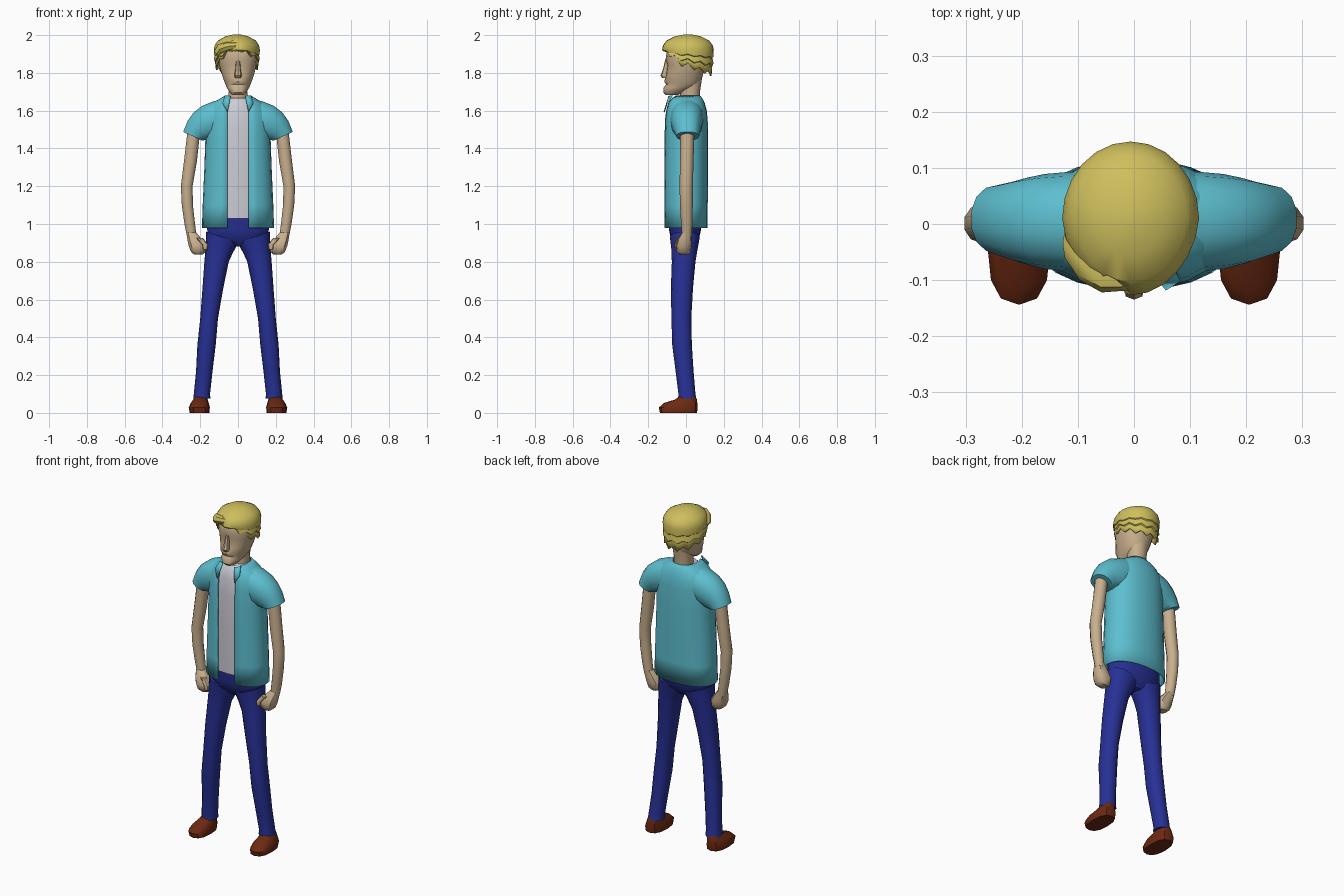
import bpy, bmesh
from math import sin, cos, pi, asin, radians

cube = bpy.data.objects.get("Cube")
if cube:
    bpy.data.objects.remove(cube)


def material(name, rgb):
    mat = bpy.data.materials.new(name)
    mat.use_nodes = True
    mat.diffuse_color = (*rgb, 1)
    mat.node_tree.nodes["Principled BSDF"].inputs["Base Color"].default_value = (*rgb, 1)
    return mat


skin = material("skin", (.58, .43, .27))
hair_blond = material("blond hair", (.62, .52, .11))
shirt_blue = material("turquoise cloth", (.11, .52, .63))
white = material("white cloth", (.6, .6, .66))
denim = material("blue denim", (.02, .03, .3))
leather = material("brown leather", (.15, .022, .006))


def finish(bm, name, mat, mirror=False, thickness=0):
    """Turn a bmesh into a named object with its modifiers."""
    bmesh.ops.recalc_face_normals(bm, faces=bm.faces)
    mesh = bpy.data.meshes.new(name)
    bm.to_mesh(mesh)
    bm.free()
    mesh.materials.append(mat)
    obj = bpy.data.objects.new(name, mesh)
    bpy.context.collection.objects.link(obj)
    if thickness:
        solid = obj.modifiers.new("Thickness", 'SOLIDIFY')
        solid.thickness = thickness
        solid.offset = 0
    if mirror:
        obj.modifiers.new("Mirror", 'MIRROR')
    bpy.context.view_layer.objects.active = obj
    obj.select_set(True)
    return obj


def power(value, e):
    return abs(value) ** e * (1 if value > 0 else -1)


def bridge(bm, loops, closed):
    for low, high in zip(loops, loops[1:]):
        n = len(low)
        for i in range(n if closed else n - 1):
            j = (i + 1) % n
            bm.faces.new((low[i], low[j], high[j], high[i]))


def loft(name, rings, mat, sides=14, e=.9, mirror=False, gap=0, thickness=0):
    """Skin rings (x0, z0, x1, z1, y0, y1); a gap leaves the front open."""
    bm = bmesh.new()
    loops = []
    for x0, z0, x1, z1, y0, y1 in rings:
        rx, ry, rz = (x0 - x1) / 2, (y1 - y0) / 2, (z0 - z1) / 2
        if gap:
            g = asin((gap / rx) ** (1 / e))
            angles = [-pi / 2 + g + (2 * pi - 2 * g) * i / sides for i in range(sides + 1)]
        else:
            angles = [-pi / 2 + 2 * pi * i / sides for i in range(sides)]
        loop = []
        for a in angles:
            c, s = power(cos(a), e), power(sin(a), e)
            loop.append(bm.verts.new(((x0 + x1) / 2 + rx * c, (y0 + y1) / 2 + ry * s,
                                      (z0 + z1) / 2 + rz * c)))
        loops.append(loop)
    bridge(bm, loops, not gap)
    if not gap:
        bm.faces.new(loops[0])
        bm.faces.new(loops[-1])
    return finish(bm, name, mat, mirror, thickness)


def centred(*rows):
    """Level rings (z, half width, front, back) about the middle plane."""
    return [(w, z, -w, z, f, b) for z, w, f, b in rows]


def level(*rows):
    """Level rings (z, outer, inner, front, back) on the left side."""
    return [(o, z, i, z, f, b) for z, o, i, f, b in rows]


# Shoes and trousers
loft("shoe", level((0, .256, .152, -.138, .058), (.028, .261, .149, -.144, .062),
                   (.052, .25, .155, -.118, .06), (.07, .238, .16, -.06, .058),
                   (.09, .228, .165, -.03, .05)), leather, 12, .8, True)
loft("trouser_leg", level((.075, .236, .146, -.042, .055), (.1, .234, .148, -.04, .05),
                          (.22, .222, .135, -.055, .04), (.36, .215, .118, -.073, .031),
                          (.5, .2, .106, -.077, .028), (.66, .188, .078, -.08, .037),
                          (.8, .178, .049, -.075, .05))
     + [(.17, .89, .026, .85, -.078, .062), (.168, .96, -.002, .9, -.085, .073)],
     denim, 12, .9, True)
loft("trouser_hips", centred((.882, .04, -.045, .04), (.92, .15, -.08, .068),
                             (.97, .166, -.09, .08), (1.045, .162, -.096, .085)), denim, 18)

# Undershirt and open shirt
loft("undershirt", centred((1.03, .15, -.105, .09), (1.3, .155, -.107, .1),
                           (1.5, .15, -.101, .1), (1.6, .13, -.094, .094),
                           (1.645, .085, -.08, .08), (1.668, .055, -.06, .072)), white, 18)
loft("open_shirt", centred((.98, .188, -.115, .112), (1.1, .184, -.115, .112),
                           (1.3, .175, -.116, .114), (1.45, .17, -.115, .114),
                           (1.55, .17, -.113, .112), (1.6, .16, -.107, .107),
                           (1.64, .13, -.098, .096), (1.66, .096, -.091, .086),
                           (1.677, .068, -.082, .074)),
     shirt_blue, 22, gap=.056, thickness=.006)
loft("sleeve", [(.06, 1.667, .06, 1.48, -.08, .09), (.13, 1.652, .1, 1.46, -.085, .093),
                (.19, 1.628, .13, 1.45, -.08, .089), (.236, 1.592, .15, 1.445, -.072, .082),
                (.268, 1.547, .167, 1.443, -.062, .075), (.291, 1.488, .189, 1.442, -.053, .07)],
     shirt_blue, 14, .9, True)

# Folded collar tips
bm = bmesh.new()
bm.faces.new([bm.verts.new(p) for p in ((.038, -.09, 1.677), (.068, -.072, 1.68),
                                        (.082, -.1, 1.64), (.056, -.116, 1.592))])
finish(bm, "collar_tip", shirt_blue, True, .006)

# Arms and fists
loft("arm", level((.935, .272, .218, -.022, .03), (1, .285, .226, -.026, .034),
                  (1.1, .299, .237, -.032, .036), (1.2, .304, .239, -.034, .036),
                  (1.33, .288, .216, -.032, .04), (1.52, .266, .195, -.03, .045)),
     skin, 10, 1, True)
loft("fist", level((.838, .232, .187, -.035, .012), (.852, .25, .17, -.05, .024),
                   (.885, .263, .166, -.055, .03), (.92, .27, .19, -.044, .03),
                   (.955, .274, .22, -.022, .03)), skin, 10, .8, True)
loft("thumb", level((.865, .186, .163, -.058, -.035), (.89, .19, .158, -.062, -.03),
                    (.925, .222, .185, -.052, -.02)), skin, 8, .9, True)

# Neck, head and nose
loft("neck", centred((1.62, .055, -.035, .07), (1.7, .05, -.03, .074),
                     (1.78, .058, -.03, .086)), skin, 14)
loft("head", centred((1.682, .028, -.105, -.045), (1.697, .045, -.12, -.015),
                     (1.722, .06, -.118, .05), (1.738, .067, -.106, .07),
                     (1.755, .074, -.115, .08), (1.79, .086, -.106, .09),
                     (1.84, .099, -.1, .1), (1.87, .102, -.108, .105),
                     (1.93, .1, -.1, .108), (1.965, .075, -.07, .08)), skin, 18)
loft("nose", centred((1.772, .014, -.125, -.09), (1.785, .02, -.135, -.09),
                     (1.82, .014, -.122, -.09), (1.87, .01, -.11, -.09)), skin, 8)

# Layered hair cap: crown rings, then stepped layers running down to a ragged hem
bm = bmesh.new()
sides = 24
crown = ((2, .12), (1.99, .5), (1.968, .83), (1.945, .96), (1.922, 1))
layers = ((.3, .99), (.34, .95), (.62, .99), (.66, .93), (1, .94))
loops = []
for k, (step, radius) in enumerate(crown + layers):
    loop = []
    for i in range(sides):
        a = 2 * pi * i / sides
        front = max(0, -sin(a))
        # low at the nape, mid at the temples, high over the brow
        hem = 1.84 + .09 * front ** 2 - .045 * max(0, sin(a)) + .012 * (-1) ** i
        z = step if k < len(crown) else 1.922 + (min(hem, 1.918) - 1.922) * step
        x = -.006 + .118 * radius * cos(a) * (1 - .08 * front)
        y = .01 + .133 * radius * sin(a)
        # parted fringe swept to one side
        if k > 2 and front > .9:
            y += .018 * (abs(x + .03) < .02)
        loop.append(bm.verts.new((x, y, z)))
    loops.append(loop)
bridge(bm, loops, True)
bm.faces.new(loops[0])
finish(bm, "hair", hair_blond, thickness=.008)

# Fringe lock sweeping out over the right temple
loft("fringe_lock", [(-.005, 1.965, -.005, 1.925, -.118, -.07),
                     (-.06, 1.965, -.055, 1.915, -.122, -.05),
                     (-.105, 1.95, -.09, 1.9, -.1, -.02),
                     (-.127, 1.915, -.1, 1.885, -.07, 0)], hair_blond, 8)

bpy.ops.object.shade_smooth_by_angle(angle=radians(40))
